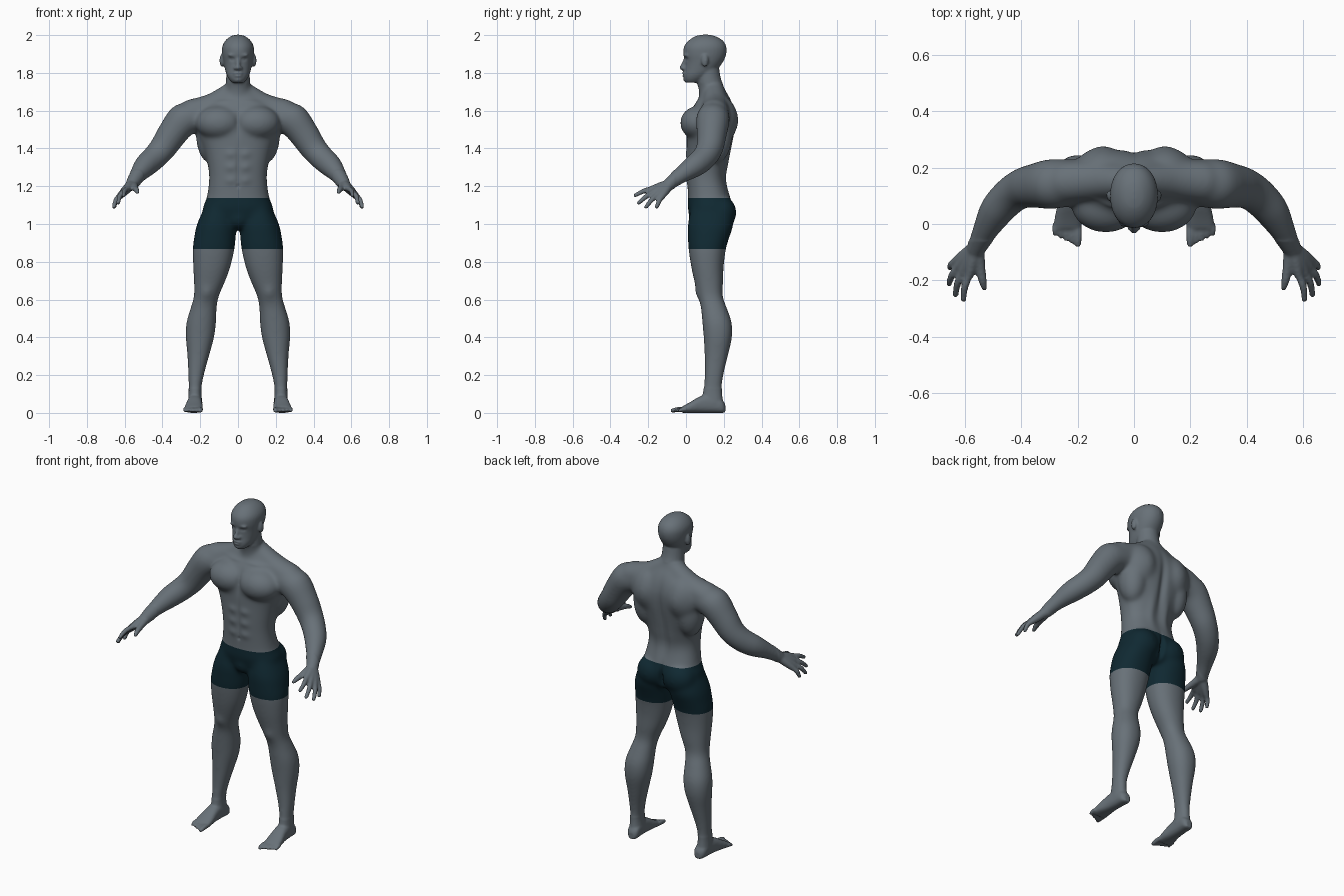
import bpy, bmesh, math
from mathutils import Vector, Matrix

cube = bpy.data.objects.get("Cube")
if cube:
    bpy.data.objects.remove(cube)


def material(name, colour):
    mat = bpy.data.materials.new(name)
    mat.use_nodes = True
    mat.diffuse_color = (*colour, 1)
    shader = mat.node_tree.nodes["Principled BSDF"]
    shader.inputs["Base Color"].default_value = (*colour, 1)
    shader.inputs["Roughness"].default_value = 0.7
    return mat


skin = material("slate skin", (0.138, 0.165, 0.188))
cloth = material("dark teal cloth", (0.005, 0.022, 0.032))
bm = bmesh.new()


def loft(rings, square=1.0, sides=32, steps=4):
    """Closed skin through rings of (centre, half axis, half axis)."""
    def power(t):
        return math.copysign(abs(t) ** square, t)
    angles = [math.tau * i / sides for i in range(sides)]
    loops = [[c + u * power(math.cos(a)) + v * power(math.sin(a)) for a in angles]
             for c, u, v in rings]
    smooth = []
    for i in range(len(loops) - 1):
        quad = [loops[max(i - 1, 0)], loops[i], loops[i + 1], loops[min(i + 2, len(loops) - 1)]]
        for k in range(steps):
            t = k / steps
            smooth.append([(b * 2 + (c - a) * t + (a * 2 - b * 5 + c * 4 - d) * t ** 2
                            + (b * 3 - a - c * 3 + d) * t ** 3) / 2
                           for a, b, c, d in zip(*quad)])
    smooth.append(loops[-1])
    rows = [[bm.verts.new(p) for p in loop] for loop in smooth]
    for low, high in zip(rows, rows[1:]):
        for i in range(sides):
            j = (i + 1) % sides
            bm.faces.new((low[i], low[j], high[j], high[i]))
    bm.faces.new(rows[0][::-1])
    bm.faces.new(rows[-1])


def stack(rows, square=1.0):
    """Level rings from (z, x low, x high, y front, y back)."""
    loft([(Vector(((a + b) / 2, (f + k) / 2, z)), Vector(((b - a) / 2, 0, 0)),
           Vector((0, (k - f) / 2, 0))) for z, a, b, f, k in rows], square)


def ball(centre, size):
    bmesh.ops.create_uvsphere(bm, u_segments=20, v_segments=12, radius=1,
                              matrix=Matrix.Translation(centre) @ Matrix.Diagonal((*size, 1)))


def tube(path, sides=20):
    """Round limb through (x, y, z, radius) with round ends and no twist."""
    pts = [Vector(p[:3]) for p in path]
    u = (pts[1] - pts[0]).orthogonal()
    rings = []
    for i, p in enumerate(path):
        along = (pts[min(i + 1, len(pts) - 1)] - pts[max(i - 1, 0)]).normalized()
        u = (u - along * u.dot(along)).normalized()
        rings.append((pts[i], u * p[3], along.cross(u) * p[3]))
    loft(rings, sides=sides)
    for p in (path[0], path[-1]):
        ball(p[:3], (p[3],) * 3)


# Leg
stack([(1.1, .03, .172, .03, .24), (1.0, .01, .217, .01, .25), (.93, .012, .232, .01, .23),
       (.87, .018, .24, .013, .212), (.78, .038, .238, .026, .2), (.7, .066, .234, .043, .197),
       (.62, .1, .234, .063, .195), (.56, .112, .25, .078, .215), (.48, .116, .273, .086, .242),
       (.4, .126, .277, .093, .244), (.3, .153, .268, .098, .222), (.2, .18, .264, .098, .199),
       (.12, .194, .261, .092, .19), (.05, .188, .265, .08, .198)], .92)
ball((.09, .185, 1.06), (.095, .083, .09))

# Foot, lofted from heel to ball, then toes
foot = [(.208, .222, .018, .045), (.19, .224, .034, .07), (.14, .227, .037, .1),
        (.08, .23, .04, .09), (.02, .234, .048, .056), (-.02, .237, .049, .034)]
loft([(Vector((x, y, h / 2)), Vector((w, 0, 0)), Vector((0, 0, h / 2))) for y, x, w, h in foot], .8)
for i in range(5):
    x, r = .199 + i * .0205, (.0105 if i else .014)
    tube([(x, -.005, .018, r), (x, -.04 + .005 * i, .018, r), (x, -.072 + .009 * i, .012, r * .85)])

# Shoulder, arm and chest muscles
tube([(.03, .15, 1.7, .055), (.13, .155, 1.625, .07), (.24, .15, 1.585, .078)])
tube([(.2, .15, 1.575, .08), (.29, .142, 1.55, .09), (.35, .136, 1.475, .08), (.4, .125, 1.4, .072),
      (.445, .095, 1.35, .067), (.49, .045, 1.308, .062), (.53, -.025, 1.26, .046),
      (.56, -.085, 1.213, .034)])
ball((.1, .07, 1.535), (.125, .102, .092))
ball((.145, .16, 1.47), (.078, .085, .15))
ball((.11, .185, 1.55), (.11, .085, .13))

# Hand: palm strips, fingers and thumb
wrist = Vector((.562, -.085, 1.212))
knuckles = [(.585, -.18, 1.187), (.607, -.17, 1.17), (.624, -.153, 1.153), (.63, -.13, 1.142)]
tips = [(.606, -.268, 1.152), (.634, -.25, 1.112), (.657, -.212, 1.09), (.654, -.155, 1.09)]
for k, t in zip(map(Vector, knuckles), map(Vector, tips)):
    tube([(*wrist, .027), (*wrist.lerp(k, .6), .022), (*k, .016)])
    bend = k.lerp(t, .5) + Vector((.006, 0, .005))
    tube([(*k, .0145), (*bend, .0135), (*t, .011)], 12)
tube([(.555, -.1, 1.205, .025), (.545, -.16, 1.19, .018), (.538, -.2, 1.18, .015),
      (.532, -.226, 1.168, .011)], 12)

# Ear and brow
ball((.086, .1, 1.865), (.012, .019, .034))
ball((.027, .004, 1.894), (.028, .017, .01))

# Mirror everything made so far
copy = bmesh.ops.duplicate(bm, geom=bm.verts[:] + bm.edges[:] + bm.faces[:])["geom"]
bmesh.ops.scale(bm, vec=(-1, 1, 1), verts=[g for g in copy if isinstance(g, bmesh.types.BMVert)])

# Torso, neck and head on the centre line
torso = [(.975, .1, .06, .2), (1.0, .17, .035, .23), (1.08, .187, .01, .25), (1.14, .166, .01, .235),
         (1.24, .153, .006, .207), (1.32, .162, .003, .22), (1.4, .183, .003, .24),
         (1.48, .212, .003, .256), (1.56, .22, .012, .262), (1.62, .19, .037, .252),
         (1.67, .12, .07, .232), (1.72, .07, .085, .2)]
head = [(1.748, .03, .0, .07), (1.765, .046, -.01, .1), (1.79, .06, -.012, .135),
        (1.82, .069, -.007, .168), (1.86, .078, -.006, .197), (1.9, .084, -.014, .213),
        (1.94, .083, -.01, .213), (1.972, .066, .015, .194), (1.994, .038, .05, .155),
        (2.002, .01, .085, .12)]
for rows, square in ((torso, .85), (head, .95)):
    stack([(z, -w, w, f, b) for z, w, f, b in rows], square)
tube([(0, .15, 1.62, .085), (0, .138, 1.7, .07), (0, .122, 1.76, .064), (0, .115, 1.83, .06)])
ball((0, .07, 1.03), (.07, .058, .06))
tube([(0, .0, 1.88, .01), (0, -.012, 1.85, .011), (0, -.022, 1.828, .013)], 12)
for x in (-.014, .014):
    ball((x, -.01, 1.825), (.012, .014, .009))
ball((0, -.008, 1.798), (.026, .014, .006))
ball((0, -.007, 1.785), (.022, .014, .007))
ball((0, .008, 1.764), (.026, .022, .014))

# Fuse the parts into one skin
bmesh.ops.recalc_face_normals(bm, faces=bm.faces)
parts = bpy.data.meshes.new("parts")
bm.to_mesh(parts)
bm.free()
body = bpy.data.objects.new("body", parts)
bpy.context.collection.objects.link(body)
remesh = body.modifiers.new("fuse", "REMESH")
remesh.mode = "VOXEL"
remesh.voxel_size = .0065
fused = bpy.data.meshes.new_from_object(body.evaluated_get(bpy.context.evaluated_depsgraph_get()))
body.modifiers.clear()
body.data = fused
bpy.data.meshes.remove(parts)
fused.name = "body"
for mat in (skin, cloth):
    fused.materials.append(mat)

# Relax the trunk and limbs strongly, the face, hands and feet lightly
bm = bmesh.new()
bm.from_mesh(fused)
broad = [v for v in bm.verts if .13 < v.co.z < 1.74 and v.co.y > -.06]
for group, count in ((bm.verts[:], 2), (broad, 26)):
    for i in range(count):
        bmesh.ops.smooth_vert(bm, verts=group, factor=.5, use_axis_x=True, use_axis_y=True,
                              use_axis_z=True)

# Soft sculpting strokes: centre, reach, push along y
strokes = [((0, .26, 1.42), (.022, .06, .17), -.016), ((0, .25, 1.05), (.012, .07, .06), -.025),
           ((0, .0, 1.54), (.014, .06, .06), .008), ((0, .0, 1.3), (.009, .05, .1), .006),
           ((.11, .26, 1.55), (.05, .06, .07), .008), ((.05, .21, 1.28), (.025, .06, .1), .008),
           ((.031, .0, 1.873), (.014, .03, .009), .009), ((.031, .0, 1.873), (.008, .03, .005), -.005),
           ((0, -.02, 1.791), (.018, .02, .004), .006), ((.09, .04, 1.65), (.06, .05, .01), -.006),
           ((.165, .065, .635), (.03, .05, .035), -.008), ((0, .01, 1.2), (.008, .04, .009), .006),
           ((.1, .1, 1.865), (.012, .008, .02), .004)]
strokes += [((.04, .0, z), (.028, .05, .022), -.006) for z in (1.23, 1.3, 1.37)]
for v in bm.verts:
    v.co.z = max(v.co.z, 0)
    here = Vector((abs(v.co.x), v.co.y, v.co.z))
    for centre, reach, push in strokes:
        if abs(here.z - centre[2]) < 3 * reach[2] and abs(here.x - centre[0]) < 3 * reach[0]:
            d = sum(((here[i] - centre[i]) / reach[i]) ** 2 for i in range(3))
            v.co.y += push * math.exp(-d)

# Cut clean hems and colour the shorts
waist, hem = 1.137, .868
for z in (waist, hem):
    bmesh.ops.bisect_plane(bm, geom=bm.verts[:] + bm.edges[:] + bm.faces[:], dist=1e-5,
                           plane_co=(0, 0, z), plane_no=(0, 0, 1))
for f in bm.faces:
    c = f.calc_center_median()
    f.smooth = True
    f.material_index = int(hem < c.z < waist and abs(c.x) < .35)
bm.to_mesh(fused)
bm.free()
